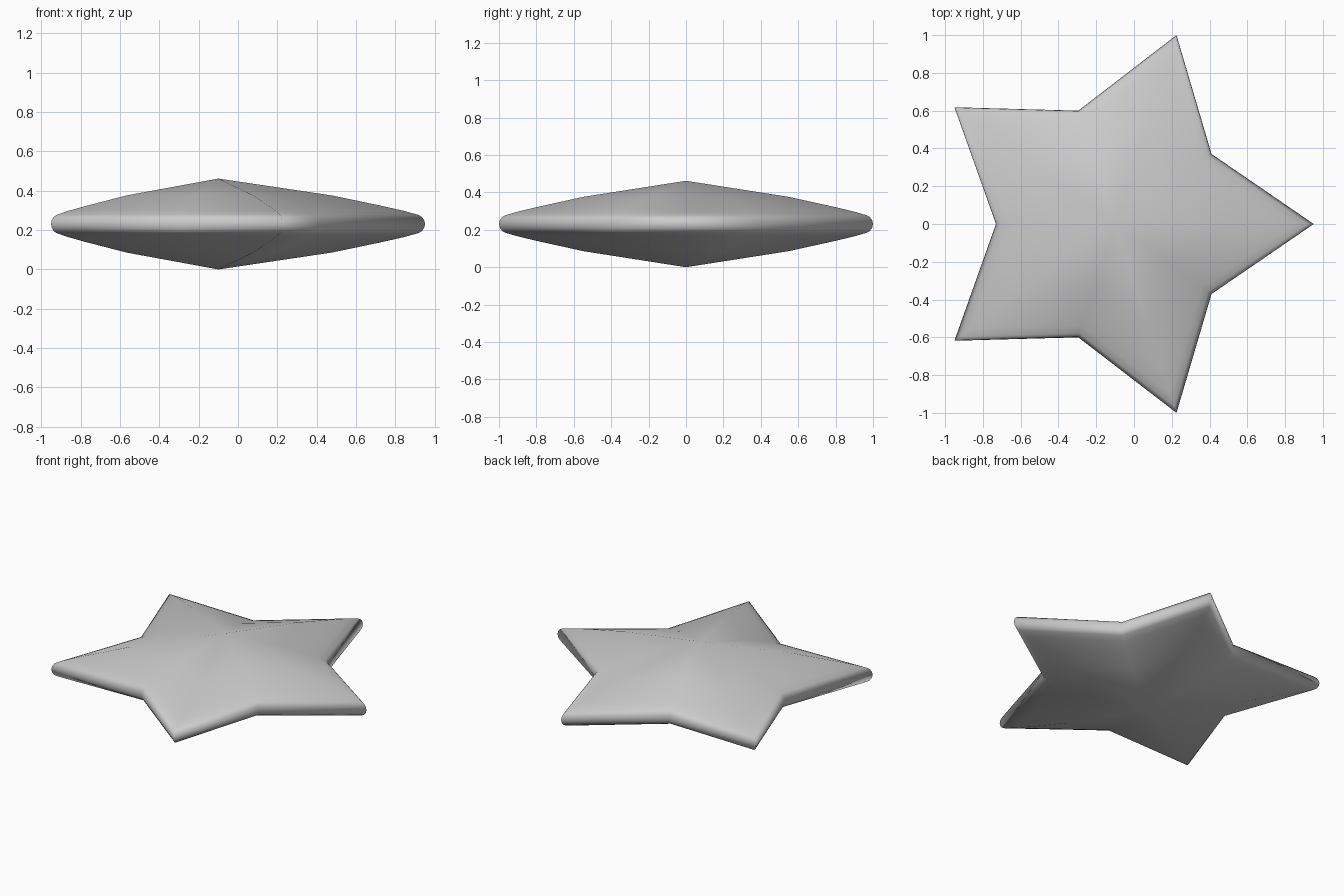
import bpy, bmesh
from math import sin, cos, pi

if "Cube" in bpy.data.objects:
    bpy.data.objects.remove(bpy.data.objects["Cube"])

R, RATIO, CX, MID = 1.0515, 0.6, -0.10, 0.231

# Half profile: outline scale and height above the middle plane
half = [(0.55, 0.145), (0.80, 0.09), (0.90, 0.066), (0.965, 0.047),
        (0.983, 0.037), (0.995, 0.021)]
rings = half + [(1.0, 0.0)] + [(s, -h) for s, h in reversed(half)]

bm = bmesh.new()


def star_ring(scale, h):
    """Ten-point star outline at one height."""
    ring = []
    for i in range(10):
        r = R * scale * (RATIO if i % 2 else 1)
        a = i * pi / 5
        ring.append(bm.verts.new((CX + r * cos(a), r * sin(a), MID + h)))
    return ring


# Domed star: stacked outlines closed with an apex on each side
loops = [star_ring(s, h) for s, h in rings]
top = bm.verts.new((CX, 0, 2 * MID))
bottom = bm.verts.new((CX, 0, 0))
for i in range(10):
    j = (i + 1) % 10
    bm.faces.new((top, loops[0][i], loops[0][j]))
    bm.faces.new((bottom, loops[-1][j], loops[-1][i]))
    for a, b in zip(loops, loops[1:]):
        bm.faces.new((a[i], b[i], b[j], a[j]))
bmesh.ops.recalc_face_normals(bm, faces=bm.faces)
for f in bm.faces:
    f.smooth = True

mesh = bpy.data.meshes.new("star")
bm.to_mesh(mesh)
bm.free()
bpy.context.collection.objects.link(bpy.data.objects.new("star", mesh))
